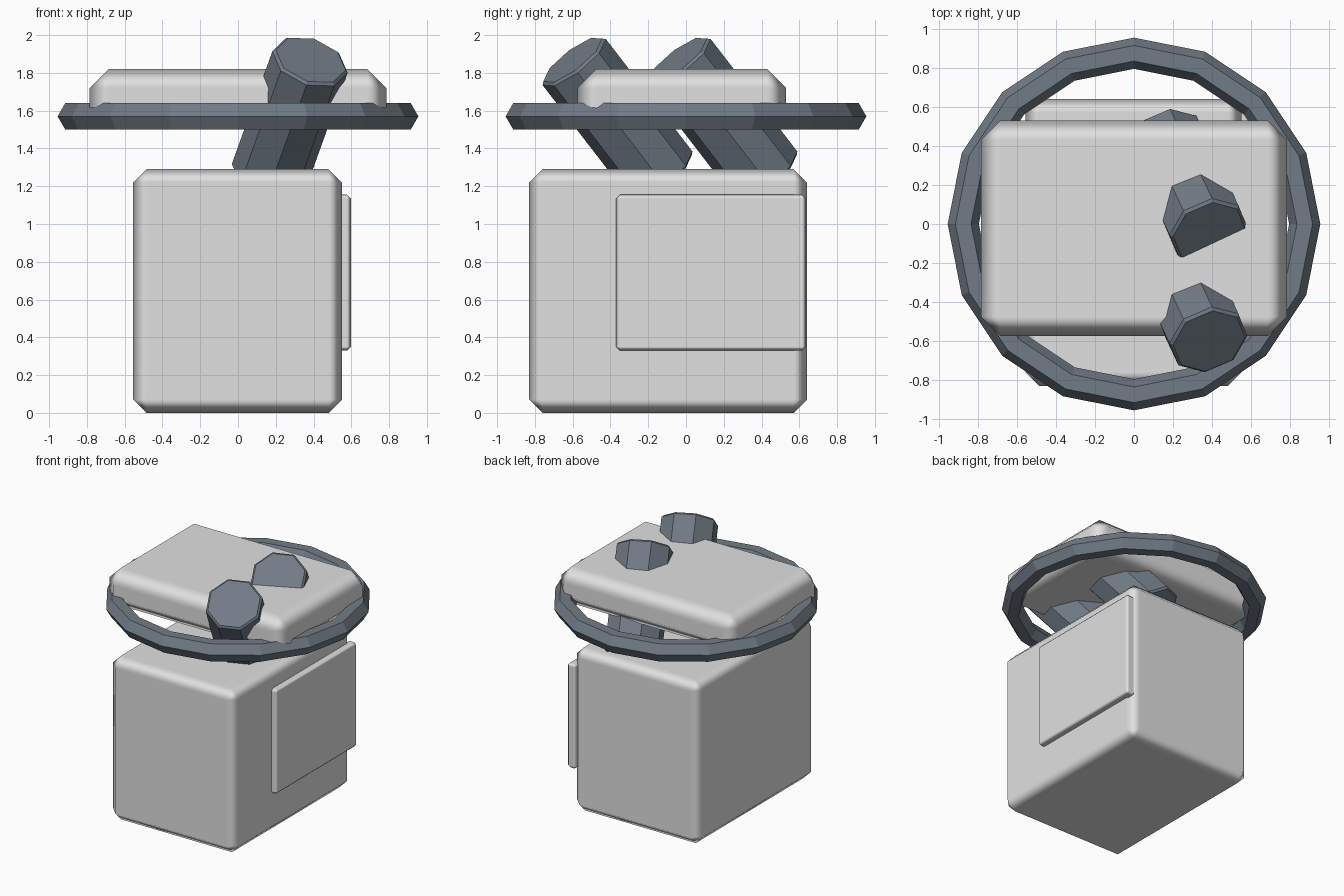
import bpy, bmesh, math
from mathutils import Vector, Matrix

if "Cube" in bpy.data.objects:
    bpy.data.objects.remove(bpy.data.objects["Cube"])


def material(name, rgb):
    m = bpy.data.materials.new(name)
    m.diffuse_color = (*rgb, 1.0)
    m.use_nodes = True
    m.node_tree.nodes["Principled BSDF"].inputs["Base Color"].default_value = m.diffuse_color
    return m


LIGHT = material("light_grey", (0.75, 0.75, 0.75))
SLATE = material("slate_grey", (0.165, 0.20, 0.24))


def add_object(name, bm, mat, smooth):
    bmesh.ops.recalc_face_normals(bm, faces=bm.faces[:])
    mesh = bpy.data.meshes.new(name)
    for f in bm.faces:
        f.smooth = smooth
    bm.to_mesh(mesh)
    bm.free()
    mesh.materials.append(mat)
    obj = bpy.data.objects.new(name, mesh)
    bpy.context.collection.objects.link(obj)
    return obj


def chamfer(obj, width, harden=False):
    mod = obj.modifiers.new("chamfer", 'BEVEL')
    mod.width = width
    mod.segments = 1
    mod.limit_method = 'ANGLE'
    mod.angle_limit = math.radians(50)
    mod.harden_normals = harden


def box(name, lo, hi, bevel):
    lo, hi = Vector(lo), Vector(hi)
    bm = bmesh.new()
    bmesh.ops.create_cube(bm, size=1.0, matrix=Matrix.Translation((lo + hi) / 2)
                          @ Matrix.Diagonal((*(hi - lo), 1.0)))
    chamfer(add_object(name, bm, LIGHT, True), bevel, True)


# Main body, thin side panel and the upper slab
box("body", (-0.555, -0.83, 0.0), (0.55, 0.64, 1.29), 0.07)
box("side_panel", (0.52, -0.37, 0.33), (0.597, 0.635, 1.155), 0.02)
box("upper_slab", (-0.785, -0.575, 1.52), (0.785, 0.53, 1.82), 0.1)


# Ring: 16 segments with a hexagonal section
def ring(name, major, minor, z, segments=16, sides=6):
    bm = bmesh.new()
    loops = []
    for i in range(segments):
        a = math.tau * i / segments
        loop = []
        for j in range(sides):
            b = math.tau * j / sides
            r = major + minor * math.cos(b)
            loop.append(bm.verts.new((r * math.cos(a), r * math.sin(a),
                                      z + minor * math.sin(b))))
        loops.append(loop)
    for i in range(segments):
        p, q = loops[i], loops[(i + 1) % segments]
        for j in range(sides):
            k = (j + 1) % sides
            bm.faces.new((p[j], q[j], q[k], p[k]))
    add_object(name, bm, SLATE, False)


ring("ring", 0.875, 0.08, 1.57)

# Two parallel leaning octagonal posts, passing through the slab
AXIS = Vector((0.36, -0.77, 1.0)).normalized()
SIDE = Vector((0.186, 0.018, -0.053))
SIDE = (SIDE - AXIS * SIDE.dot(AXIS)).normalized()
ACROSS = AXIS.cross(SIDE)


def post(name, top, length=0.81, radius=0.208):
    top = Vector(top)
    bm = bmesh.new()
    ends = []
    for centre in (top, top - AXIS * length):
        ends.append([bm.verts.new(centre + radius * (SIDE * math.cos(a) + ACROSS * math.sin(a)))
                     for a in (math.tau * i / 8 for i in range(8))])
    for i in range(8):
        k = (i + 1) % 8
        bm.faces.new((ends[0][i], ends[0][k], ends[1][k], ends[1][i]))
    for end in ends:
        bm.faces.new(end)
    chamfer(add_object(name, bm, SLATE, False), 0.014)


post("front_post", (0.385, -0.60, 1.868))
post("rear_post", (0.385, -0.045, 1.868))
